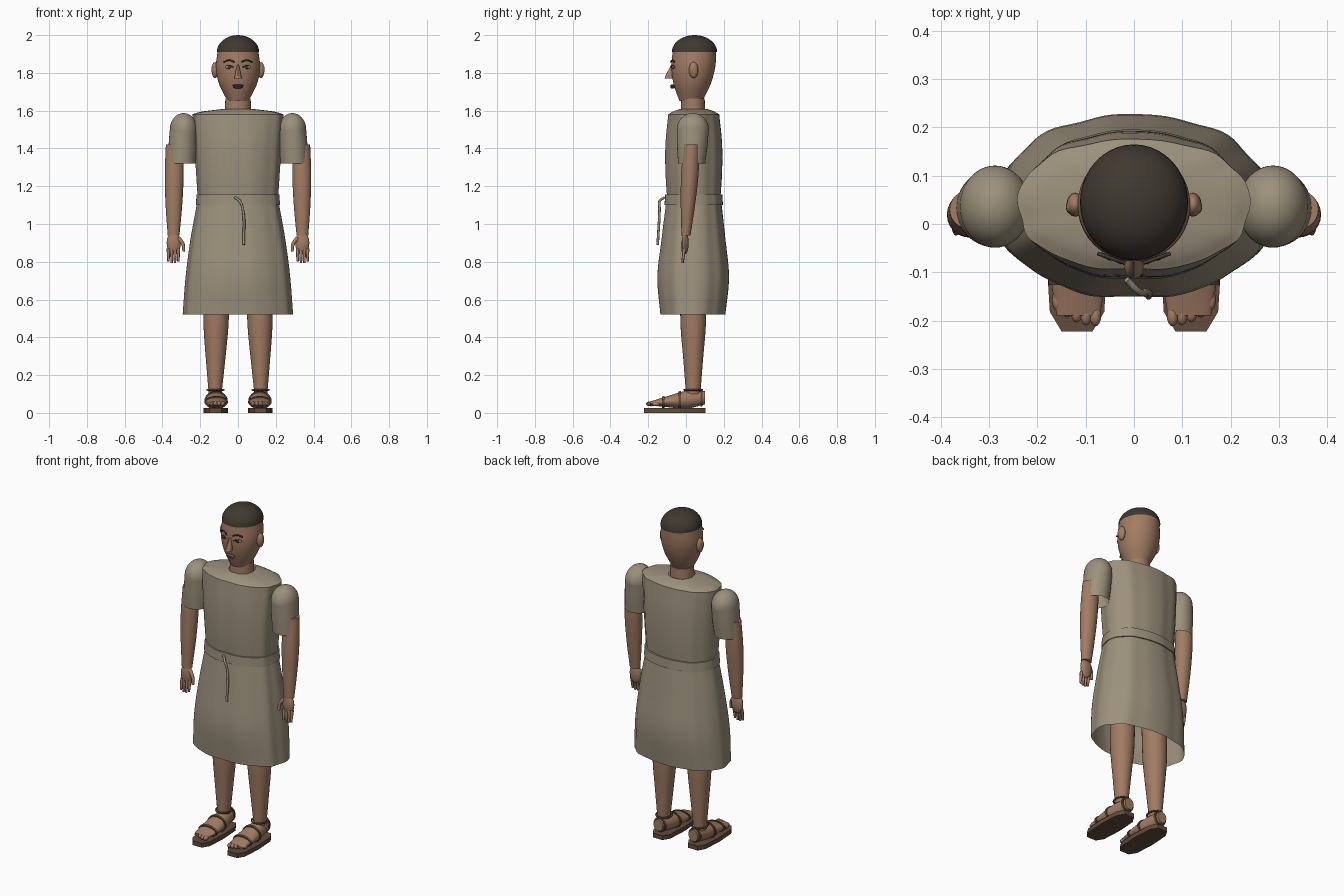
import bpy
import bmesh
from math import sin, cos, pi, radians, copysign
from mathutils import Vector, Matrix

if "Cube" in bpy.data.objects:
    bpy.data.objects.remove(bpy.data.objects["Cube"])


def material(name, *rgb):
    m = bpy.data.materials.new(name)
    m.use_nodes = True
    m.diffuse_color = (*rgb, 1)
    m.node_tree.nodes["Principled BSDF"].inputs["Base Color"].default_value = (*rgb, 1)
    return m


skin = material("warm brown skin", .36, .2, .125)
cloth = material("undyed linen", .33, .28, .2)
hair = material("dark hair", .05, .04, .03)
leather = material("brown leather", .12, .07, .045)
lips = material("muted lips", .2, .08, .06)
eye_white = material("eye white", .4, .36, .3)


def finish(name, bm, mat):
    bmesh.ops.recalc_face_normals(bm, faces=bm.faces)
    mesh = bpy.data.meshes.new(name)
    bm.to_mesh(mesh)
    bm.free()
    mesh.materials.append(mat)
    ob = bpy.data.objects.new(name, mesh)
    bpy.context.collection.objects.link(ob)
    bpy.ops.object.select_all(action="DESELECT")
    ob.select_set(True)
    bpy.context.view_layer.objects.active = ob
    bpy.ops.object.shade_smooth_by_angle(angle=radians(35))


def blend(values, t):
    """Smooth curve through evenly spaced values, with t running from 0 to 1."""
    padded = [2 * values[0] - values[1], *values, 2 * values[-1] - values[-2]]
    spans = len(values) - 1
    i = min(int(t * spans), spans - 1)
    u = t * spans - i
    a, b, c, d = padded[i:i + 4]
    return b + u / 2 * (c - a + u * (2 * a - 5 * b + 4 * c - d + u * (3 * (b - c) + d - a)))


def loft(name, mat, start, end, widths, depths, sides=28, steps=12, axis="z",
         ripple=0, power=1, span=(0, 1), grow=0, caps=True):
    """Skin elliptical rings from start to end; span keeps only a slice of the way."""
    bm = bmesh.new()
    rings = []
    for step in range(steps + 1):
        t = span[0] + (span[1] - span[0]) * step / steps
        centre = Vector(start).lerp(Vector(end), t)
        width, depth = blend(widths, t) + grow, blend(depths, t) + grow
        ring = []
        for i in range(sides):
            angle = 2 * pi * i / sides
            fold = 1 + ripple * (sin(9 * angle) + sin(14 * angle + 2) / 2)
            a, b = [r * fold * copysign(abs(f) ** power, f)
                    for r, f in ((width, cos(angle)), (depth, sin(angle)))]
            offset = Vector((a, b, 0)) if axis == "z" else Vector((a, 0, b))
            ring.append(bm.verts.new(centre + offset))
        rings.append(ring)
    for low, high in zip(rings, rings[1:]):
        for i in range(sides):
            bm.faces.new((low[i - 1], low[i], high[i], high[i - 1]))
    if caps:
        bm.faces.new(rings[0])
        bm.faces.new(rings[-1])
    finish(name, bm, mat)


def ball(name, mat, centre, size, segments=16, dome=False):
    bm = bmesh.new()
    bmesh.ops.create_uvsphere(bm, u_segments=segments, v_segments=segments // 2, radius=1)
    if dome:
        low = [v for v in bm.verts if v.co.z < -.01]
        bmesh.ops.delete(bm, geom=low, context="VERTS")
    bmesh.ops.transform(bm, verts=bm.verts,
                        matrix=Matrix.LocRotScale(Vector(centre), None, Vector(size)))
    finish(name, bm, mat)


def tube(name, mat, radius, points, taper=1):
    curve = bpy.data.curves.new(name, "CURVE")
    curve.dimensions = "3D"
    curve.bevel_depth = radius
    curve.bevel_resolution = 2
    curve.use_fill_caps = True
    curve.resolution_u = 6
    spline = curve.splines.new("BEZIER")
    last = len(points) - 1
    spline.bezier_points.add(last)
    for i, (knot, co) in enumerate(zip(spline.bezier_points, points)):
        knot.co = co
        knot.radius = 1 + (taper - 1) * i / last
        knot.handle_left_type = knot.handle_right_type = "AUTO"
    curve.materials.append(mat)
    bpy.context.collection.objects.link(bpy.data.objects.new(name, curve))


# Tunic: bodice, shoulder yoke, belt with hanging tail, and open skirt
folds = dict(sides=96, power=.9, ripple=.012, caps=False)
loft("tunic_bodice", cloth, (0, .04, 1.12), (0, .04, 1.58),
     (.21, .22, .23, .24), (.14, .15, .15, .135), **folds)
loft("tunic_yoke", cloth, (0, .04, 1.58), (0, .04, 1.61),
     (.24, .19, .07), (.135, .11, .07), **folds)
loft("belt", cloth, (0, .04, 1.1), (0, .04, 1.155), (.222, .218), (.155, .152),
     sides=96, power=.9, ripple=.008, steps=1)
loft("tunic_skirt", cloth, (0, .04, 1.11), (0, .035, .52),
     (.215, .25, .275, .29), (.147, .17, .19, .172), **folds)
tube("belt_tail", cloth, .007,
     [(-.015, -.115, 1.14), (.01, -.14, 1.12), (.025, -.14, 1.08), (.03, -.15, .89)])

# Head, neck and close-cropped hair
loft("neck", skin, (0, .037, 1.58), (0, .037, 1.665), (.07, .067), (.064, .062))
loft("head", skin, (0, .026, 1.65), (0, .045, 1.92),
     (.055, .1, .117, .107), (.06, .098, .116, .115), sides=40)
ball("hair_cap", hair, (0, .045, 1.91), (.112, .12, .09), segments=40, dome=True)

# Face
loft("nose", skin, (0, -.09, 1.77), (0, -.068, 1.845),
     (.02, .015, .01, .006), (.024, .022, .015, .01), sides=12)
ball("upper_lip", lips, (0, -.072, 1.733), (.03, .012, .006))
ball("lower_lip", lips, (0, -.07, 1.724), (.025, .013, .007))

for s, side in ((1, "left_"), (-1, "right_")):
    ball(side + "eye", eye_white, (s * .047, -.066, 1.83), (.02, .007, .009))
    ball(side + "iris", hair, (s * .047, -.072, 1.83), (.009, .004, .009))
    for part, height, reach, thick in (("upper_lid", 1.83, .021, .003), ("brow", 1.858, .028, .004)):
        tube(side + part, hair, thick, [(s * (.047 + reach * k), -.071 + .01 * k, height + .009 * (1 - k * k))
                                        for k in (-1, 0, 1)])
    ball(side + "ear", skin, (s * .122, .04, 1.815), (.018, .025, .043))
    ball(side + "ear_hollow", skin, (s * .132, .035, 1.818), (.009, .014, .026))

    # Puffed sleeve, arm and hand
    loft(side + "sleeve", cloth, (s * .298, .03, 1.32), (s * .288, .036, 1.5),
         (.072, .075, .073), (.072, .08, .085), sides=48, caps=False)
    ball(side + "sleeve_cap", cloth, (s * .288, .036, 1.5), (.073, .085, .087), 48, dome=True)
    loft(side + "arm", skin, (s * .341, 0, .94), (s * .336, .03, 1.42),
         (.031, .044, .05, .046), (.024, .038, .046, .042))
    ball(side + "palm", skin, (s * .34, -.004, .9), (.038, .018, .06))
    for i in range(4):
        x = s * (.316 + .0175 * i)
        tip = .79 + .008 * abs(i - 1.5)
        tube(f"{side}finger_{i + 1}", skin, .0095,
             [(x, -.008, .87), (x, -.014, .83), (x, -.018, tip)], taper=.65)
    tube(side + "thumb", skin, .012,
         [(s * .315, -.006, .925), (s * .292, -.016, .895), (s * .287, -.02, .855)], taper=.65)

    # Leg, foot, toes
    loft(side + "leg", skin, (s * .121, .038, .1), (s * .112, .038, .82),
         (.034, .051, .066, .07, .08), (.038, .052, .067, .07, .08))
    foot = dict(start=(s * .117, .1, .08), end=(s * .115, -.19, .05), axis="y",
                widths=(.03, .05, .058, .045), depths=(.035, .047, .03, .01))
    loft(side + "foot", skin, **foot)
    for i in range(5):
        ball(f"{side}toe_{i + 1}", skin, (s * (.08 + .0195 * i), -.19 + .002 * i * i, .048),
             (.012, .022, .013))

    # Sandal: straps are slightly larger slices of the foot
    for part, t in (("heel", .06), ("instep", .46), ("toe", .76)):
        loft(f"{side}{part}_strap", leather, span=(t - .02, t + .02), grow=.006, steps=1, **foot)
    tube(side + "ankle_strap", leather, .005,
         [(s * .119 + .043 * cos(a * pi / 6), .038 + .047 * sin(a * pi / 6), .122)
          for a in range(13)])
    loft(side + "sandal_sole", leather, (s * .118, -.06, 0), (s * .118, -.06, .026),
         (.064, .064), (.168, .168), sides=10, power=.6, steps=1)
